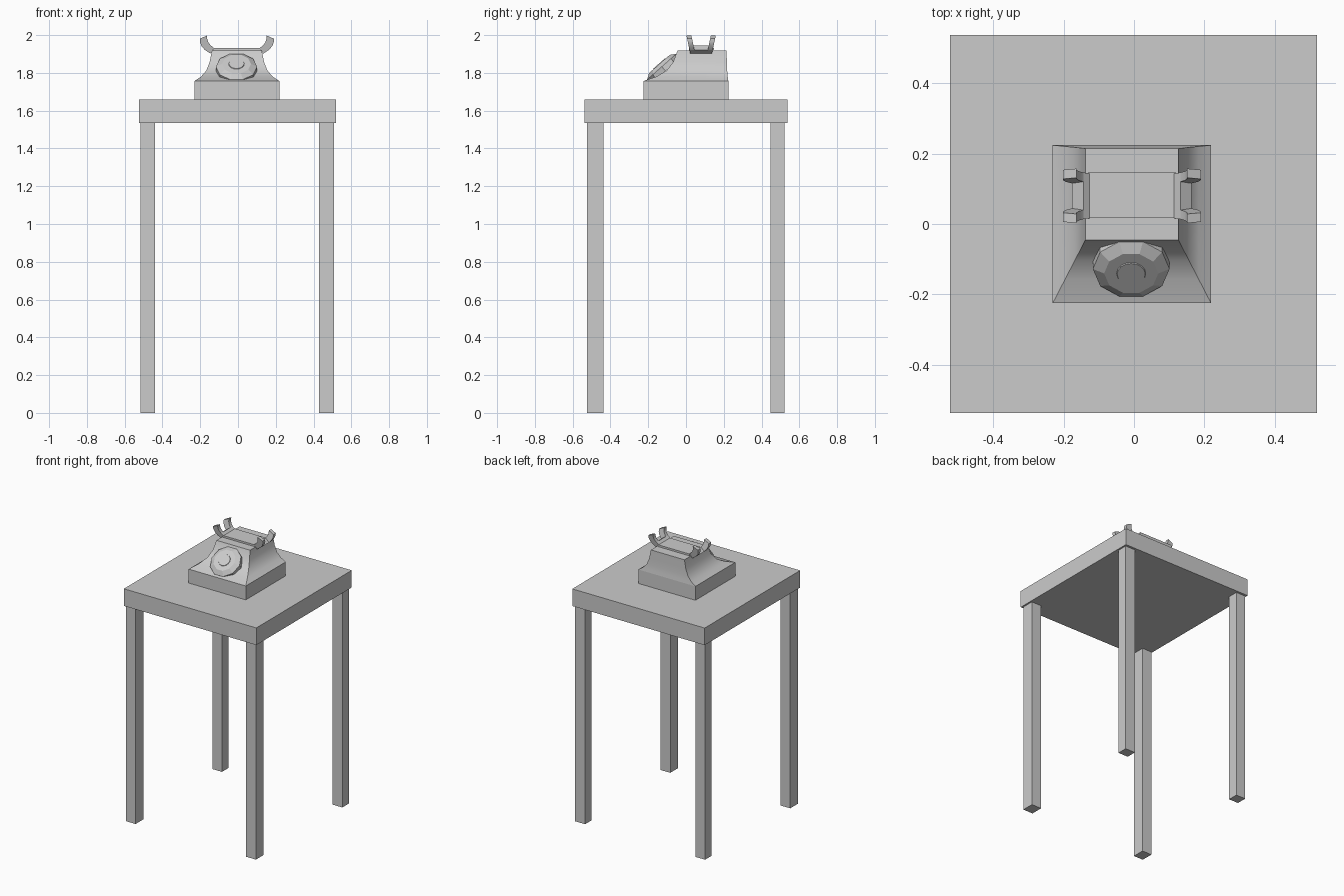
import bpy, bmesh, math
from mathutils import Matrix, Vector

if "Cube" in bpy.data.objects:
    bpy.data.objects.remove(bpy.data.objects["Cube"])

grey = bpy.data.materials.new("plain_grey")
grey.diffuse_color = (0.6, 0.6, 0.6, 1)
grey.use_nodes = True
grey.node_tree.nodes["Principled BSDF"].inputs["Base Color"].default_value = grey.diffuse_color
CX = -0.006  # centre line of the telephone


def finish(name, bm, smooth=None):
    bmesh.ops.recalc_face_normals(bm, faces=bm.faces)
    me = bpy.data.meshes.new(name)
    bm.to_mesh(me)
    bm.free()
    me.materials.append(grey)
    ob = bpy.data.objects.new(name, me)
    bpy.context.collection.objects.link(ob)
    if smooth:
        bpy.ops.object.select_all(action='DESELECT')
        ob.select_set(True)
        bpy.context.view_layer.objects.active = ob
        bpy.ops.object.shade_smooth_by_angle(angle=math.radians(smooth))
    return ob


def loft(bm, rings):
    """Skin a stack of equal-sized point rings and cap both ends."""
    vs = [[bm.verts.new(p) for p in r] for r in rings]
    n = len(vs[0])
    for a, b in zip(vs, vs[1:]):
        for i in range(n):
            j = (i + 1) % n
            bm.faces.new((a[i], a[j], b[j], b[i]))
    bm.faces.new(vs[0])
    bm.faces.new(vs[-1])


def rect(x0, x1, y0, y1, z):
    return [(x0, y0, z), (x1, y0, z), (x1, y1, z), (x0, y1, z)]


def box(name, x0, x1, y0, y1, z0, z1):
    bm = bmesh.new()
    loft(bm, [rect(x0, x1, y0, y1, z0), rect(x0, x1, y0, y1, z1)])
    return finish(name, bm)


# Table
box("table_top", -0.523, 0.52, -0.537, 0.537, 1.536, 1.658)
for sx, x0, x1 in (("left", -0.515, -0.44), ("right", 0.43, 0.508)):
    for sy, y0, y1 in (("front", -0.524, -0.437), ("back", 0.448, 0.521)):
        box(f"{sy}_{sx}_leg", x0, x1, y0, y1, 0, 1.536)

# Telephone base and flared body
box("phone_base", CX - 0.225, CX + 0.225, -0.225, 0.224, 1.658, 1.757)
bm = bmesh.new()
rings = []
for half, z in ((0.225, 1.757), (0.19, 1.78), (0.162, 1.812),
                (0.144, 1.857), (0.132, 1.918)):
    t = (0.225 - half) / 0.093
    rings.append(rect(CX - half, CX + half, -0.225 + 0.18 * t,
                      0.224 - 0.009 * t, z))
loft(bm, rings)
finish("phone_body", bm, 35)

# Rotary dial, tilted to the sloping front
normal = Vector((0, -0.66, 0.75)).normalized()
tilt = normal.to_track_quat('Z', 'Y').to_matrix().to_4x4()
dial_at = Matrix.Translation((CX - 0.002, -0.128, 1.833)) @ tilt


def disc(name, profile, sides):
    bm = bmesh.new()
    loft(bm, [[dial_at @ Vector((r * math.cos(2 * math.pi * i / sides),
                                 r * math.sin(2 * math.pi * i / sides), h))
               for i in range(sides)] for r, h in profile])
    finish(name, bm)


disc("dial_ring", ((0.109, -0.03), (0.109, 0.0), (0.077, 0.019)), 10)
disc("dial_hub", ((0.042, 0.018), (0.04, 0.022)), 16)

# Cradle plate across the top
box("cradle_plate", CX - 0.125, CX + 0.125, 0.017, 0.147, 1.912, 1.931)

# Cradle ends: a solid foot that splits into two splayed prongs
horn = [((0.120, 1.931), (0.140, 1.902)), ((0.138, 1.945), (0.170, 1.922)),
        ((0.151, 1.962), (0.188, 1.943)), ((0.157, 1.980), (0.196, 1.965)),
        ((0.157, 1.998), (0.196, 1.981))]
MID = 0.080


def spread(z):
    return 0.058 + (z - 1.905) * 0.21


def horn_ring(side, row, lo, hi):
    """Ring across one horn row; lo/hi are y offsets as functions of height."""
    (xi, zi), (xo, zo) = row
    return [(CX + side * x, MID + f(z), z)
            for x, z, f in ((xi, zi, lo), (xo, zo, lo), (xo, zo, hi), (xi, zi, hi))]


for name, side in (("left", -1), ("right", 1)):
    bm = bmesh.new()
    loft(bm, [horn_ring(side, r, lambda z: -spread(z), spread) for r in horn[:2]])
    finish(f"cradle_foot_{name}", bm)
    for label, s in (("front", -1), ("back", 1)):
        bm = bmesh.new()
        loft(bm, [horn_ring(side, r, lambda z: s * (spread(z) - 0.026),
                            lambda z: s * spread(z)) for r in horn[1:]])
        finish(f"cradle_prong_{label}_{name}", bm, 30)
